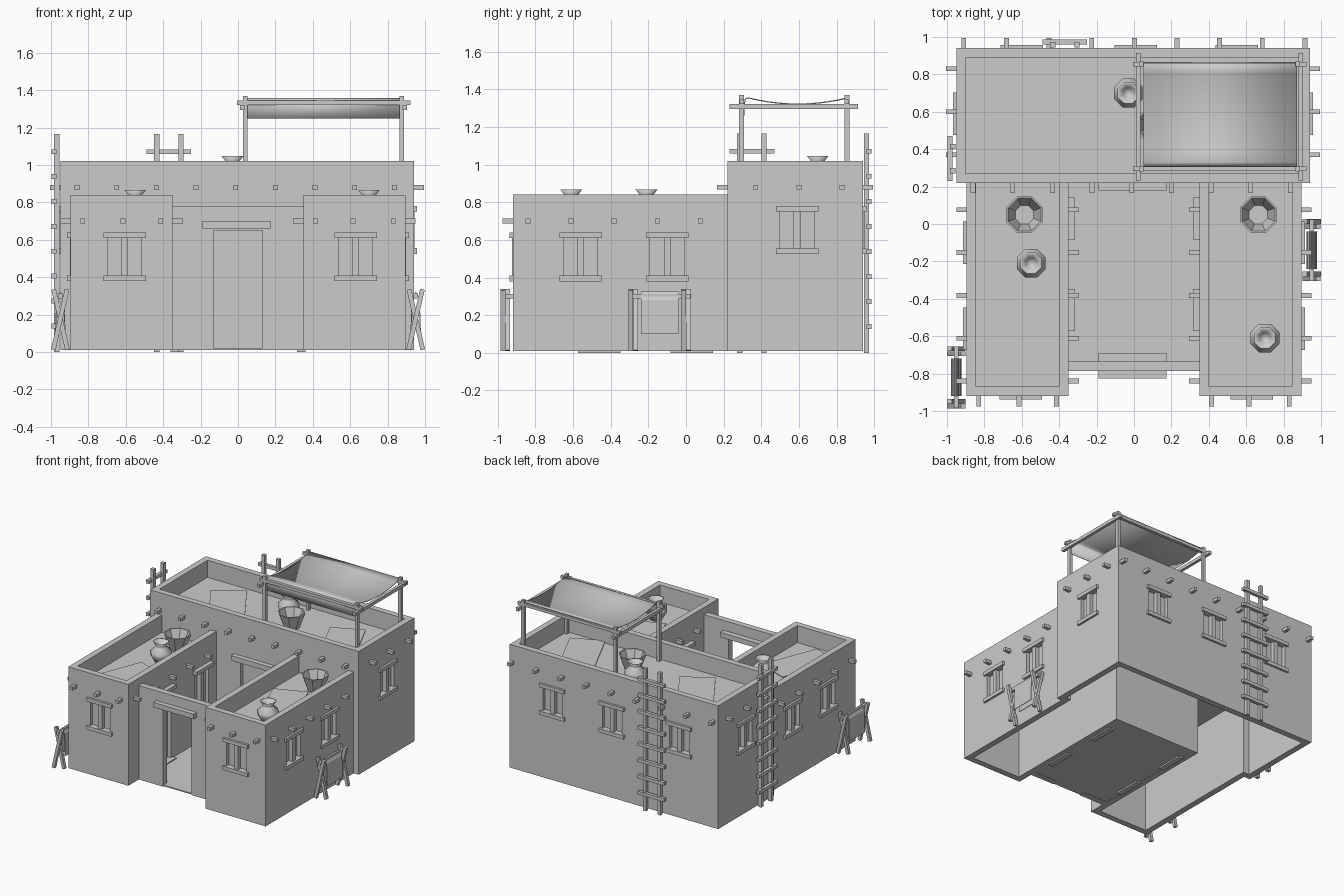
import bpy, bmesh, math
from mathutils import Matrix, Vector

if "Cube" in bpy.data.objects:
    bpy.data.objects.remove(bpy.data.objects["Cube"])

clay = bpy.data.materials.new("plain_clay_grey")
clay.use_nodes = True
clay.diffuse_color = (0.6, 0.6, 0.6, 1)
clay.node_tree.nodes["Principled BSDF"].inputs["Base Color"].default_value = (0.6, 0.6, 0.6, 1)


def finish(name, bm, smooth=False):
    mesh = bpy.data.meshes.new(name)
    bm.to_mesh(mesh)
    bm.free()
    mesh.materials.append(clay)
    for p in mesh.polygons:
        p.use_smooth = smooth
    obj = bpy.data.objects.new(name, mesh)
    bpy.context.collection.objects.link(obj)
    return obj


def boxes(name, items):
    """One object made of boxes given as (x0, x1, y0, y1, z0, z1)."""
    bm = bmesh.new()
    for x0, x1, y0, y1, z0, z1 in items:
        centre = Vector((x0 + x1, y0 + y1, z0 + z1)) / 2
        size = Matrix.Diagonal((abs(x1 - x0), abs(y1 - y0), abs(z1 - z0), 1))
        bmesh.ops.create_cube(bm, size=1, matrix=Matrix.Translation(centre) @ size)
    return finish(name, bm)


def combine(obj, items, operation):
    tool = boxes("cutter", items)
    tool.hide_render = True
    mod = obj.modifiers.new("shape", "BOOLEAN")
    mod.operation, mod.solver, mod.object = operation, "EXACT", tool
    bpy.context.view_layer.update()
    result = bpy.data.meshes.new_from_object(obj.evaluated_get(bpy.context.evaluated_depsgraph_get()))
    obj.modifiers.clear()
    obj.data = result
    bpy.data.objects.remove(tool)


def on_wall(axis, face, side, u, half, d0, d1, z0, z1):
    """Box on a wall: u runs along the wall, d is the distance outward."""
    a, b = face + side * d0, face + side * d1
    if axis == "x":
        return (min(a, b), max(a, b), u - half, u + half, z0, z1)
    return (u - half, u + half, min(a, b), max(a, b), z0, z1)


def stick(bm, a, b, width):
    a, b = Vector(a), Vector(b)
    turn = (b - a).to_track_quat("Z", "Y").to_matrix().to_4x4()
    size = Matrix.Diagonal((width, width, (b - a).length, 1))
    bmesh.ops.create_cube(bm, size=1, matrix=Matrix.Translation((a + b) / 2) @ turn @ size)


def lathe(name, profile, place, smooth):
    bm = bmesh.new()
    verts = [bm.verts.new((r, 0, z)) for r, z in profile]
    edges = [bm.edges.new(pair) for pair in zip(verts, verts[1:])]
    bmesh.ops.spin(bm, geom=verts + edges, axis=(0, 0, 1), cent=(0, 0, 0),
                   angle=math.tau, steps=8, use_merge=True)
    bmesh.ops.remove_doubles(bm, verts=bm.verts, dist=0.0005)
    bmesh.ops.recalc_face_normals(bm, faces=bm.faces)
    bmesh.ops.rotate(bm, verts=bm.verts, matrix=Matrix.Rotation(math.pi / 8, 3, "Z"))
    obj = finish(name, bm, smooth)
    obj.location = place


# Main walls: tall rear block, two low wings, hollow below, parapets above
LOW, HIGH, WING_ROOF, REAR_ROOF = 0.84, 1.02, 0.70, 0.88
house = boxes("house_walls", [(-0.95, 0.94, 0.22, 0.94, 0.01, HIGH)])
combine(house, [(-0.9, 0.89, 0.27, 0.89, REAR_ROOF, 1.2)], "DIFFERENCE")
combine(house, [(-0.895, -0.35, -0.92, 0.25, 0.01, LOW), (0.35, 0.895, -0.92, 0.25, 0.01, LOW)], "UNION")
combine(house, [(-0.845, -0.4, -0.87, 0.22, WING_ROOF, 1), (0.4, 0.845, -0.87, 0.22, WING_ROOF, 1)], "DIFFERENCE")
combine(house, [(-0.9, 0.89, 0.27, 0.89, -0.1, 0.82)], "DIFFERENCE")
combine(house, [(-0.845, -0.4, -0.87, 0.4, -0.1, 0.64), (0.4, 0.845, -0.87, 0.4, -0.1, 0.64)], "DIFFERENCE")

# Windows: recess, centre post, lintel and sill
recesses, frames = [], []


def window(axis, face, side, u, z0, z1, depth=0.018):
    wall = (axis, face, side, u)
    recesses.append(on_wall(*wall, 0.09, -0.03, 0.05, max(z0 + 0.03, 0.03), z1 - 0.03))
    frames.append(on_wall(*wall, 0.018, -0.032, 0.004, z0 + 0.02, z1 - 0.02))
    for z in (z0, z1 - 0.03):
        frames.append(on_wall(*wall, 0.113, -0.01, depth, z, z + 0.03))


for x in (-0.605, 0.63):
    window("y", -0.92, -1, x, 0.38, 0.64)
for x in (-0.6, 0.01, 0.55):
    window("y", 0.94, 1, x, 0.525, 0.78)
for s in (-1, 1):
    for y in (-0.56, -0.1):
        window("x", s * 0.895, s, y, 0.38, 0.64)
    for y in (-0.46, 0.03):
        window("x", s * 0.35, -s, y, 0.0, 0.63, 0.035)
window("x", 0.94, 1, 0.59, 0.525, 0.78)
window("x", -0.95, -1, 0.59, 0.525, 0.78)
recesses.append((-0.13, 0.13, 0.2, 0.25, 0.02, 0.65))
combine(house, recesses, "DIFFERENCE")
boxes("window_frames", frames)

# Courtyard floor, gate wall and door lintels
boxes("courtyard_floor", [(-0.35, 0.35, -0.78, 0.22, 0.012, 0.022)])
boxes("gate_wall", [(-0.35, -0.13, -0.785, -0.735, 0.01, 0.78), (0.13, 0.35, -0.785, -0.735, 0.01, 0.78),
                    (-0.13, 0.13, -0.785, -0.735, 0.65, 0.78)])
boxes("door_lintels", [(-0.19, 0.175, -0.825, -0.69, 0.66, 0.70), (-0.19, 0.175, 0.18, 0.23, 0.66, 0.70)])

# Roof beam ends
beams = []


def beam(axis, face, side, u, z):
    beams.append(on_wall(axis, face, side, u, 0.013, -0.01, 0.055, z - 0.013, z + 0.013))


for i in range(9):
    beam("y", 0.22, -1, -0.86 + 0.212 * i, 0.88)
    beam("y", 0.94, 1, -0.91 + 0.228 * i, 0.88)
for y in (0.37, 0.6, 0.83):
    beam("x", 0.94, 1, y, 0.88)
    beam("x", -0.95, -1, y, 0.88)
for s in (-1, 1):
    for x in (0.415, 0.615, 0.83):
        beam("y", -0.92, -1, s * x, 0.70)
    for i in range(5):
        beam("x", s * 0.895, s, -0.84 + 0.229 * i, 0.70)
        beam("x", s * 0.35, -s, -0.84 + 0.229 * i, 0.70)
boxes("roof_beam_ends", beams)

# Ladders
for name, axis, face, side, u in (("back_ladder", "y", 0.945, 1, -0.37), ("side_ladder", "x", -0.955, -1, 0.35)):
    parts = [on_wall(axis, face, side, u + s * 0.065, 0.014, 0, 0.028, 0, 1.165) for s in (-1, 1)]
    for i in range(8):
        z = 0.14 + 0.133 * i
        parts.append(on_wall(axis, face, side, u, 0.12, 0.015, 0.042, z - 0.013, z + 0.013))
    boxes(name, parts)

# Rooftop shade: posts, rails and sagging cloth with a hanging front edge
shade = [(x - 0.012, x + 0.012, y - 0.013, y + 0.013, REAR_ROOF, 1.37) for x in (0.038, 0.875) for y in (0.295, 0.855)]
shade += [(x - 0.012, x + 0.012, 0.23, 0.915, 1.295, 1.322) for x in (0.022, 0.891)]
shade += [(-0.005, 0.922, y - 0.012, y + 0.012, 1.322, 1.346) for y in (0.295, 0.855)]
boxes("shade_frame", shade)
path = [(0.303, 1.25), (0.306, 1.31), (0.312, 1.35)]
path += [(0.33 + 0.053 * i, 1.325 + 0.033 * ((i - 5) / 5) ** 2) for i in range(11)]
bm = bmesh.new()
rows = [[bm.verts.new((x, y, z)) for x in (0.05, 0.872)] for y, z in path]
for a, b in zip(rows, rows[1:]):
    bm.faces.new((a[0], a[1], b[1], b[0]))
cloth = finish("shade_cloth", bm, True)
cloth.modifiers.new("thickness", "SOLIDIFY").thickness = 0.006

# Rugs
for i, (x, y, roof, angle) in enumerate(((-0.5, 0.58, REAR_ROOF, -57), (0.58, 0.52, REAR_ROOF, -65),
                                         (-0.625, -0.58, WING_ROOF, 69), (0.62, -0.3, WING_ROOF, -68))):
    rug = boxes("rug_%d" % (i + 1), [(-0.245, 0.245, -0.135, 0.135, 0, 0.006)])
    rug.location = (x, y, roof)
    rug.rotation_euler.z = math.radians(angle)

# Jars and baskets
jar = [(0, 0), (0.045, 0), (0.083, 0.06), (0.083, 0.09), (0.045, 0.125), (0.04, 0.14),
       (0.063, 0.167), (0.053, 0.167), (0.03, 0.14), (0, 0.1)]
for x, y, z in ((-0.03, 0.7, REAR_ROOF), (-0.55, -0.21, WING_ROOF), (0.7, -0.61, WING_ROOF)):
    lathe("jar", jar, (x, y, z), True)
basket = [(0, 0), (0.06, 0), (0.105, 0.125), (0.095, 0.125), (0.053, 0.012), (0, 0.012)]
for x, y, z in ((0.115, 0.53, REAR_ROOF), (-0.585, 0.05, WING_ROOF), (0.665, 0.05, WING_ROOF)):
    lathe("basket", basket, (x, y, z), False)

# Drying racks: crossed legs, ridge pole and draped hide
for name, x, y in (("left_rack", 0.95, -0.14), ("right_rack", -0.95, -0.82)):
    bm = bmesh.new()
    for end in (-1, 1):
        for s in (-1, 1):
            yy = y + end * 0.14 + s * 0.013
            stick(bm, (x + s * 0.038, yy, 0.012), (x - s * 0.036, yy, 0.335), 0.025)
    stick(bm, (x, y - 0.165, 0.3), (x, y + 0.165, 0.3), 0.025)
    finish(name, bm)
    bm = bmesh.new()
    rows = [[bm.verts.new((x + dx, y + dy, z)) for dy in (-0.1, 0.1)]
            for dx, z in ((-0.028, 0.1), (-0.022, 0.28), (0, 0.325), (0.022, 0.28), (0.028, 0.1))]
    for a, b in zip(rows, rows[1:]):
        bm.faces.new((a[0], b[0], b[1], a[1]))
    finish(name + "_hide", bm).modifiers.new("thickness", "SOLIDIFY").thickness = 0.005
